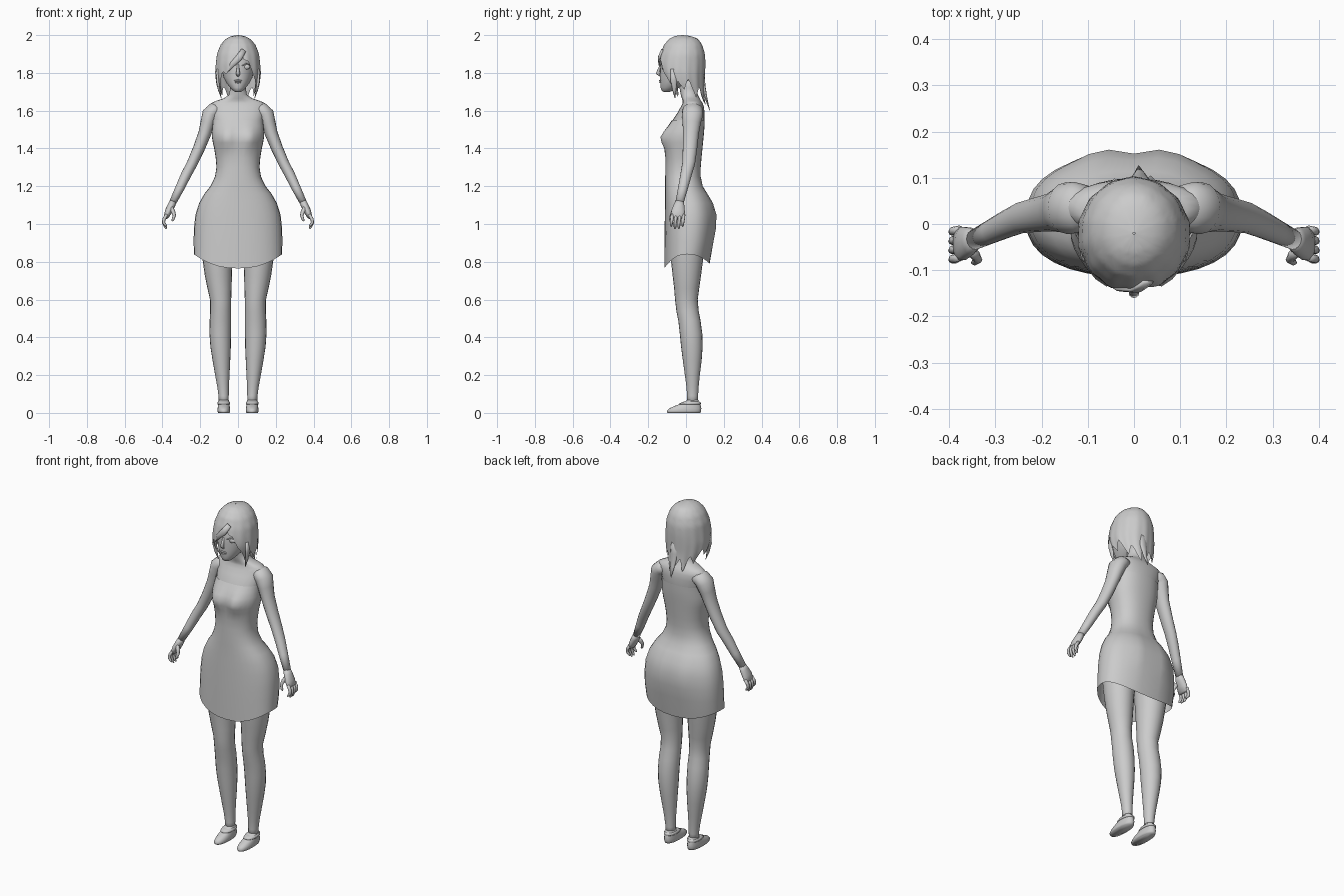
import bpy, bmesh, math
from mathutils import Vector


def make(name, rings, cap=True):
    """Skin a list of equal-length closed point rings."""
    bm = bmesh.new()
    loops = [[bm.verts.new(p) for p in r] for r in rings]
    n = len(loops[0])
    for a, b in zip(loops, loops[1:]):
        for i in range(n):
            j = (i + 1) % n
            bm.faces.new((a[i], a[j], b[j], b[i]))
    if cap:
        bm.faces.new(loops[0])
        bm.faces.new(loops[-1])
    bmesh.ops.recalc_face_normals(bm, faces=bm.faces)
    me = bpy.data.meshes.new(name)
    bm.to_mesh(me)
    bm.free()
    me.shade_smooth()
    ob = bpy.data.objects.new(name, me)
    bpy.context.collection.objects.link(ob)
    return ob


def loft(name, rows, n=24, e=2.0, side=1, cap=True, deform=None):
    """Horizontal rings: (z, centre x, half width, front y, back y)."""
    rings = []
    for z, cx, hw, yf, yb in rows:
        ring = []
        for i in range(n):
            a = 2 * math.pi * i / n
            c, s = math.cos(a), math.sin(a)
            x = cx + hw * math.copysign(abs(c) ** (2 / e), c)
            y = (yf + yb) / 2 + (yb - yf) / 2 * math.copysign(abs(s) ** (2 / e), s)
            p = Vector((x * side, y, z))
            ring.append(deform(p, s) if deform else p)
        rings.append(ring)
    return make(name, rings, cap)


def tube(name, path, n=12, side=1):
    """Rings across a path: (x, y, z, radius across, radius in depth)."""
    pts = [Vector(p[:3]) for p in path]
    rings = []
    for k, p in enumerate(path):
        t = (pts[min(k + 1, len(pts) - 1)] - pts[max(k - 1, 0)]).normalized()
        u = Vector((0, 1, 0)).cross(t).normalized()
        v = t.cross(u)
        ring = []
        for i in range(n):
            a = 2 * math.pi * i / n
            q = pts[k] + u * p[3] * math.cos(a) + v * p[4] * math.sin(a)
            ring.append(Vector((q.x * side, q.y, q.z)))
        rings.append(ring)
    return make(name, rings)


def blob(name, loc, scale):
    bpy.ops.mesh.primitive_uv_sphere_add(segments=16, ring_count=10, location=loc)
    ob = bpy.context.object
    ob.name = name
    ob.scale = scale
    ob.data.shade_smooth()


def bump(p, x, z, wx, wz):
    return math.exp(-((abs(p.x) - x) / wx) ** 2 - ((p.z - z) / wz) ** 2)


def dress_shape(p, s):
    # curved hem, bust and seat
    if p.z < 0.86:
        p.z -= (0.075 if s < 0 else 0.05) * s * s
    if s < 0:
        p.y += 0.034 * s * bump(p, 0.065, 1.455, 0.045, 0.05)
    else:
        p.y += 0.015 * s * bump(p, 0.07, 1.03, 0.05, 0.12)
    return p


# dress
loft("dress", [
    (0.84, 0, 0.233, -0.115, 0.125), (0.91, 0, 0.235, -0.114, 0.143),
    (0.98, 0, 0.233, -0.113, 0.150), (1.05, 0, 0.225, -0.112, 0.150),
    (1.11, 0, 0.206, -0.111, 0.137), (1.16, 0, 0.178, -0.110, 0.112),
    (1.20, 0, 0.146, -0.110, 0.088), (1.25, 0, 0.122, -0.110, 0.078),
    (1.30, 0, 0.114, -0.109, 0.078), (1.35, 0, 0.118, -0.109, 0.082),
    (1.40, 0, 0.126, -0.111, 0.087), (1.43, 0, 0.133, -0.112, 0.090),
    (1.46, 0, 0.138, -0.111, 0.093), (1.49, 0, 0.138, -0.105, 0.096),
    (1.52, 0, 0.135, -0.092, 0.098), (1.55, 0, 0.134, -0.074, 0.099)],
    n=32, e=2.3, cap=False, deform=dress_shape)

# shoulders and neck
loft("shoulders_and_neck", [
    (1.50, 0, 0.130, -0.085, 0.092), (1.55, 0, 0.132, -0.071, 0.097),
    (1.59, 0, 0.142, -0.044, 0.098), (1.62, 0, 0.148, -0.028, 0.095),
    (1.64, 0, 0.142, -0.018, 0.088), (1.652, 0, 0.115, -0.018, 0.080),
    (1.665, 0, 0.075, -0.022, 0.072), (1.685, 0, 0.047, -0.028, 0.062),
    (1.72, 0, 0.041, -0.034, 0.054), (1.78, 0, 0.042, -0.040, 0.055)], e=2.2)

# head
loft("head", [
    (1.700, 0, 0.015, -0.120, -0.085), (1.706, 0, 0.026, -0.129, -0.065),
    (1.722, 0, 0.042, -0.134, -0.035), (1.745, 0, 0.060, -0.136, 0.010),
    (1.775, 0, 0.076, -0.138, 0.050), (1.81, 0, 0.085, -0.137, 0.075),
    (1.85, 0, 0.090, -0.138, 0.088), (1.89, 0, 0.090, -0.128, 0.090),
    (1.93, 0, 0.080, -0.108, 0.080), (1.96, 0, 0.058, -0.080, 0.060),
    (1.975, 0, 0.030, -0.050, 0.030)], n=28)
tube("nose", [(0, -0.132, 1.85, 0.005, 0.004), (0, -0.142, 1.82, 0.007, 0.007),
              (0, -0.150, 1.798, 0.011, 0.010), (0, -0.138, 1.784, 0.008, 0.005)])
blob("upper_lip", (0, -0.136, 1.759), (0.021, 0.007, 0.005))
blob("lower_lip", (0, -0.135, 1.750), (0.017, 0.007, 0.005))

# hair cap with jagged lower edge: (z, half width, front y, back y)
SHAPE = [(2.0, 0.002, -0.022, -0.018), (1.995, 0.035, -0.060, 0.028),
         (1.98, 0.065, -0.088, 0.063), (1.95, 0.092, -0.115, 0.085),
         (1.90, 0.112, -0.136, 0.100), (1.85, 0.118, -0.147, 0.102),
         (1.80, 0.122, -0.147, 0.100), (1.74, 0.115, -0.122, 0.097),
         (1.68, 0.096, -0.092, 0.100), (1.58, 0.080, -0.070, 0.122)]
# lower edge by angle, 0 = front, positive = +x
EDGE = [(-180, 1.66), (-165, 1.71), (-150, 1.63), (-138, 1.73), (-120, 1.68),
        (-105, 1.76), (-85, 1.71), (-75, 1.76), (-62, 1.67), (-50, 1.76),
        (-42, 1.81), (-30, 1.79), (-18, 1.84), (-5, 1.87), (8, 1.90),
        (16, 1.87), (28, 1.86), (40, 1.80), (50, 1.76), (60, 1.67),
        (75, 1.76), (88, 1.71), (105, 1.77), (120, 1.67), (138, 1.73),
        (155, 1.62), (170, 1.71), (180, 1.66)]


def sample(table, v):
    for a, b in zip(table, table[1:]):
        if min(a[0], b[0]) <= v <= max(a[0], b[0]):
            f = (v - a[0]) / (b[0] - a[0])
            return [p + (q - p) * f for p, q in zip(a[1:], b[1:])]
    return table[-1][1:]


hair = []
for k in range(19):
    f = (k / 18) ** 1.6
    ring = []
    for i in range(90):
        d = -180 + i * 4
        a = math.radians(d)
        z = 2.0 - (2.0 - sample(EDGE, d)[0]) * f
        hw, yf, yb = sample(SHAPE, z)
        g = 1 + 0.015 * f * math.cos(a * 14)
        ring.append(Vector((math.sin(a) * hw * g,
                            (yf + yb) / 2 - math.cos(a) * (yb - yf) / 2 * g, z)))
    hair.append(ring)
make("hair", hair, cap=False)

# loose locks of hair
tube("back_lock", [(0.01, 0.085, 1.82, 0.025, 0.012), (0.012, 0.093, 1.73, 0.024, 0.010),
                   (0.012, 0.108, 1.66, 0.013, 0.006), (0.01, 0.126, 1.60, 0.001, 0.001)], 8)
tube("fringe_lock", [(0.03, -0.125, 1.92, 0.014, 0.008), (0.005, -0.142, 1.88, 0.018, 0.007),
                     (-0.03, -0.140, 1.845, 0.014, 0.006), (-0.06, -0.128, 1.80, 0.001, 0.001)], 8)

# parts on both sides
for side, tag in ((1, "left"), (-1, "right")):
    blob(f"{tag}_eye", (0.043 * side, -0.120, 1.832), (0.021, 0.009, 0.014))
    tube(f"{tag}_eyelid", [(0.020, -0.134, 1.838, 0.002, 0.002), (0.043, -0.129, 1.849, 0.003, 0.004),
                           (0.068, -0.112, 1.840, 0.002, 0.002)], 6, side)
    tube(f"{tag}_side_lock", [(0.106, -0.06, 1.82, 0.008, 0.022), (0.108, -0.065, 1.76, 0.008, 0.018),
                              (0.100, -0.062, 1.71, 0.006, 0.011), (0.088, -0.058, 1.665, 0.001, 0.001)], 8, side)
    # arm
    tube(f"{tag}_arm", [
        (0.095, 0.038, 1.605, 0.034, 0.045), (0.125, 0.036, 1.602, 0.042, 0.055),
        (0.146, 0.034, 1.580, 0.045, 0.056), (0.160, 0.030, 1.535, 0.039, 0.048),
        (0.176, 0.026, 1.48, 0.034, 0.042), (0.207, 0.021, 1.40, 0.031, 0.038),
        (0.243, 0.014, 1.32, 0.028, 0.034), (0.275, 0.000, 1.26, 0.027, 0.030),
        (0.308, -0.016, 1.19, 0.024, 0.026), (0.345, -0.034, 1.115, 0.019, 0.022)],
        16, side)
    # hand
    tube(f"{tag}_palm", [
        (0.340, -0.032, 1.125, 0.018, 0.020), (0.354, -0.037, 1.095, 0.020, 0.030),
        (0.369, -0.042, 1.065, 0.019, 0.037), (0.380, -0.044, 1.037, 0.013, 0.036),
        (0.384, -0.044, 1.030, 0.006, 0.030)], 14, side)
    for i in range(4):
        y = -0.012 - 0.020 * i
        tip = 0.995 - 0.012 * (i in (1, 2))
        tube(f"{tag}_finger_{i + 1}", [
            (0.377, y, 1.05, 0.009, 0.009), (0.392, y - 0.003, 1.025, 0.009, 0.009),
            (0.394, y - 0.005, 1.007, 0.008, 0.008), (0.384, y - 0.006, tip, 0.007, 0.007),
            (0.378, y - 0.006, tip - 0.008, 0.003, 0.003)], 8, side)
    tube(f"{tag}_thumb", [
        (0.358, -0.055, 1.092, 0.012, 0.012), (0.343, -0.068, 1.065, 0.011, 0.011),
        (0.337, -0.077, 1.045, 0.009, 0.009), (0.345, -0.083, 1.022, 0.007, 0.007),
        (0.350, -0.084, 1.015, 0.003, 0.003)], 8, side)
    # leg
    loft(f"{tag}_leg", [
        (0.04, 0.075, 0.026, 0.006, 0.062), (0.09, 0.076, 0.027, 0.006, 0.064),
        (0.14, 0.079, 0.031, 0.002, 0.067), (0.20, 0.083, 0.038, -0.006, 0.073),
        (0.28, 0.088, 0.047, -0.017, 0.083), (0.35, 0.092, 0.054, -0.026, 0.088),
        (0.42, 0.094, 0.057, -0.033, 0.086), (0.49, 0.093, 0.057, -0.041, 0.077),
        (0.54, 0.092, 0.055, -0.051, 0.067), (0.60, 0.092, 0.056, -0.058, 0.062),
        (0.66, 0.098, 0.064, -0.063, 0.070), (0.73, 0.104, 0.072, -0.071, 0.080),
        (0.80, 0.108, 0.078, -0.079, 0.089), (0.90, 0.110, 0.088, -0.086, 0.102),
        (1.00, 0.106, 0.092, -0.088, 0.108)], 20, side=side)
    # shoe
    loft(f"{tag}_shoe", [
        (0.0, 0.075, 0.031, -0.098, 0.076), (0.010, 0.075, 0.034, -0.102, 0.080),
        (0.024, 0.075, 0.033, -0.088, 0.081), (0.036, 0.075, 0.031, -0.062, 0.079),
        (0.048, 0.075, 0.029, -0.030, 0.076), (0.060, 0.075, 0.028, -0.006, 0.071),
        (0.068, 0.075, 0.026, 0.006, 0.066)], 20, e=2.3, side=side)
    loft(f"{tag}_shoe_strap", [
        (0.044, 0.075, 0.031, -0.034, 0.074), (0.048, 0.075, 0.034, -0.037, 0.079),
        (0.056, 0.075, 0.033, -0.022, 0.077), (0.060, 0.075, 0.029, -0.010, 0.070)],
        20, e=2.3, side=side)
